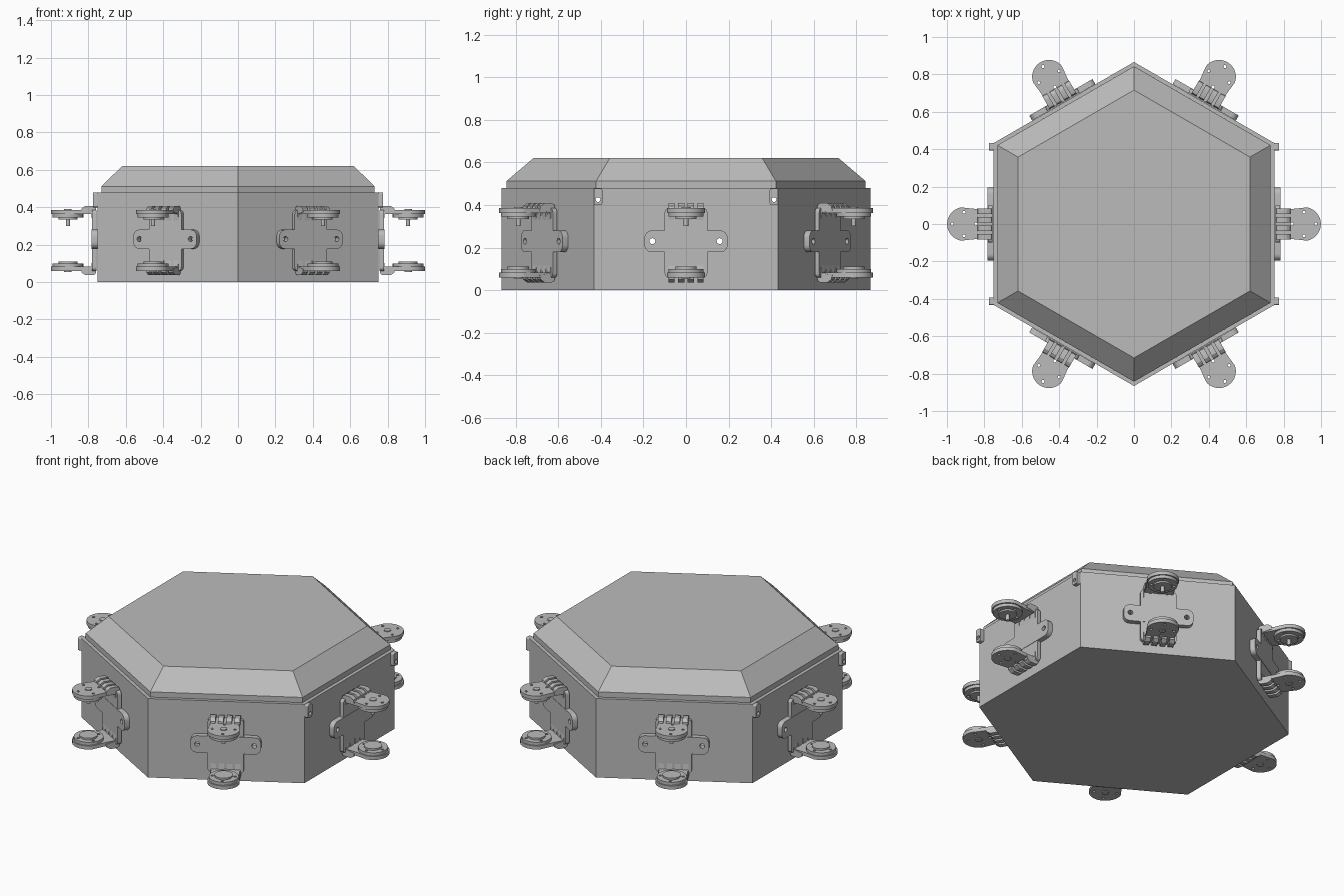
import bpy, bmesh
from math import pi, cos, sin, radians

cube = bpy.data.objects.get("Cube")
if cube:
    bpy.data.objects.remove(cube)

grey = bpy.data.materials.new("plain grey")
grey.use_nodes = True
grey.diffuse_color = (0.5, 0.5, 0.5, 1)
grey.node_tree.nodes["Principled BSDF"].inputs["Base Color"].default_value = (0.5, 0.5, 0.5, 1)

HUB = 0.909       # distance of each hub from the centre
MID = 0.445       # twice the height about which brackets mirror


def prism(bm, pts, axis, a, b):
    """Extrude a 2D outline along an axis from a to b."""
    place = {"x": lambda u, v, w: (w, u, v),
             "y": lambda u, v, w: (u, w, v),
             "z": lambda u, v, w: (u, v, w)}[axis]
    low = [bm.verts.new(place(u, v, a)) for u, v in pts]
    top = [bm.verts.new(place(u, v, b)) for u, v in pts]
    skin(bm, [low, top])


def skin(bm, rings):
    bm.faces.new(rings[0])
    bm.faces.new(rings[-1])
    n = len(rings[0])
    for r, s in zip(rings, rings[1:]):
        for i in range(n):
            j = (i + 1) % n
            bm.faces.new((r[i], r[j], s[j], s[i]))


def arc(cx, cy, r, start, end, steps):
    angles = [radians(start + (end - start) * i / steps) for i in range(steps + 1)]
    return [(cx + r * cos(t), cy + r * sin(t)) for t in angles]


def circle(cx, cy, r, n=32):
    return arc(cx, cy, r, 0, 360, n)[:-1]


def round_box(x0, x1, y0, y1, r):
    return (arc(x1 - r, y1 - r, r, 0, 90, 6) + arc(x0 + r, y1 - r, r, 90, 180, 6)
            + arc(x0 + r, y0 + r, r, 180, 270, 6) + arc(x1 - r, y0 + r, r, 270, 360, 6))


def hex_ring(apothem):
    return circle(0, 0, apothem / cos(pi / 6), 6)


def turn_hex(apothem):
    r = apothem / cos(pi / 6)
    return arc(0, 0, r, 30, 390, 6)[:-1]


def make(name, bm, smooth=False):
    bmesh.ops.recalc_face_normals(bm, faces=bm.faces)
    me = bpy.data.meshes.new(name)
    bm.to_mesh(me)
    bm.free()
    me.materials.append(grey)
    ob = bpy.data.objects.new(name, me)
    bpy.context.collection.objects.link(ob)
    if smooth:
        smooth_part(ob)
    return ob


def smooth_part(ob):
    bpy.ops.object.select_all(action="DESELECT")
    ob.select_set(True)
    bpy.context.view_layer.objects.active = ob
    bpy.ops.object.shade_smooth_by_angle(angle=radians(30))


def solid(name, pts, axis, a, b, smooth=False):
    bm = bmesh.new()
    prism(bm, pts, axis, a, b)
    return make(name, bm, smooth)


def cut(ob, cutter):
    """Subtract a cutter and keep the result as plain mesh."""
    mod = ob.modifiers.new("holes", "BOOLEAN")
    mod.operation, mod.solver, mod.object = "DIFFERENCE", "EXACT", cutter
    deps = bpy.context.evaluated_depsgraph_get()
    me = bpy.data.meshes.new_from_object(ob.evaluated_get(deps))
    ob.modifiers.clear()
    ob.data = me


def discard(ob):
    bpy.data.objects.remove(ob)


# Hollow six-sided body
body = solid("body", turn_hex(0.75), "z", 0, 0.48)
cavity = solid("cavity_cutter", turn_hex(0.74), "z", 0.02, 0.465)
cut(body, cavity)
discard(cavity)

# Bevelled lid
bm = bmesh.new()
skin(bm, [[bm.verts.new((x, y, z)) for x, y in turn_hex(a)]
          for a, z in ((0.73, 0.48), (0.73, 0.512), (0.62, 0.62))])
make("lid", bm)

# Small corner tabs with screw holes
bm = bmesh.new()
for s in (-1, 1):
    for y in (-0.413, 0.413):
        prism(bm, circle(y, 0.425, 0.011, 16), "x", s * 0.70, s * 0.80)
tab_holes = make("tab_hole_cutter", bm)
cut(body, tab_holes)
for side, s in (("left", 1), ("right", -1)):
    for end, y in (("front", -0.413), ("back", 0.413)):
        pts = round_box(y - 0.02, y + 0.02, 0.40, 0.478, 0.008)
        tab = solid(f"{side}_{end}_tab", pts, "x", s * 0.75, s * 0.775)
        cut(tab, tab_holes)
discard(tab_holes)

# Mounting plate and its bolt holes
bm = bmesh.new()
for y in (-0.158, 0.158):
    prism(bm, circle(y, 0.23, 0.014, 20), "x", 0.70, 0.80)
bolt_holes = make("bolt_hole_cutter", bm)
wing = solid("mount_wing", round_box(-0.195, 0.195, 0.178, 0.28, 0.035), "x", 0.751, 0.782)
cut(wing, bolt_holes)
smooth_part(wing)
for k in range(6):
    bolt_holes.rotation_euler.z = k * pi / 3
    bpy.context.view_layer.update()
    cut(body, bolt_holes)
discard(bolt_holes)
strap = solid("mount_strap", round_box(-0.1, 0.1, 0.06, 0.385, 0.02), "x", 0.756, 0.78, True)
parts = [wing, strap]

# Upper arm, bend ribs, horn disc, hub and screw
bm = bmesh.new()
for a in range(4):
    t = a * pi / 2
    prism(bm, circle(HUB + 0.063 * cos(t), 0.063 * sin(t), 0.008, 12), "z", 0, 0.45)
horn_holes = make("horn_hole_cutter", bm)
outline = [(0.765, -0.08), (0.84, -0.08)] + arc(HUB, 0, 0.09, -80, 80, 24) \
    + [(0.84, 0.08), (0.765, 0.08)]
arm = solid("upper_arm", outline, "z", 0.363, 0.385)
disc = solid("upper_horn_disc", circle(HUB, 0, 0.082), "z", 0.345, 0.363)
for ob in (arm, disc):
    cut(ob, horn_holes)
    smooth_part(ob)
discard(horn_holes)

bm = bmesh.new()
rib = [(0.758, 0.33), (0.758, 0.39), (0.763, 0.403), (0.775, 0.408),
       (0.815, 0.408), (0.835, 0.395), (0.84, 0.375), (0.785, 0.365), (0.78, 0.33)]
for y in (-0.068, -0.023, 0.023, 0.068):
    prism(bm, rib, "y", y - 0.015, y + 0.015)
ribs = make("upper_bend_ribs", bm, True)
hub = solid("upper_hub", circle(HUB, 0, 0.05), "z", 0.335, 0.346, True)
screw = solid("upper_screw", circle(HUB, 0, 0.02, 20), "z", 0.384, 0.39, True)
uppers = [arm, disc, ribs, hub, screw]
parts += uppers

# Lower set mirrors the upper one
for ob in uppers:
    bm = bmesh.new()
    bm.from_mesh(ob.data)
    for v in bm.verts:
        v.co.z = MID - v.co.z
    parts.append(make(ob.name.replace("upper", "lower"), bm, True))

# Pivot pin exists only on the upper horn
parts.append(solid("pivot_pin", circle(HUB, 0, 0.011, 16), "z", 0.30, 0.337, True))

# Repeat the bracket on all six sides
for ob in parts:
    base = ob.name
    for k in range(1, 6):
        twin = bpy.data.objects.new(f"{base}_{k + 1}", ob.data)
        twin.rotation_euler.z = k * pi / 3
        bpy.context.collection.objects.link(twin)
    ob.name = base + "_1"
